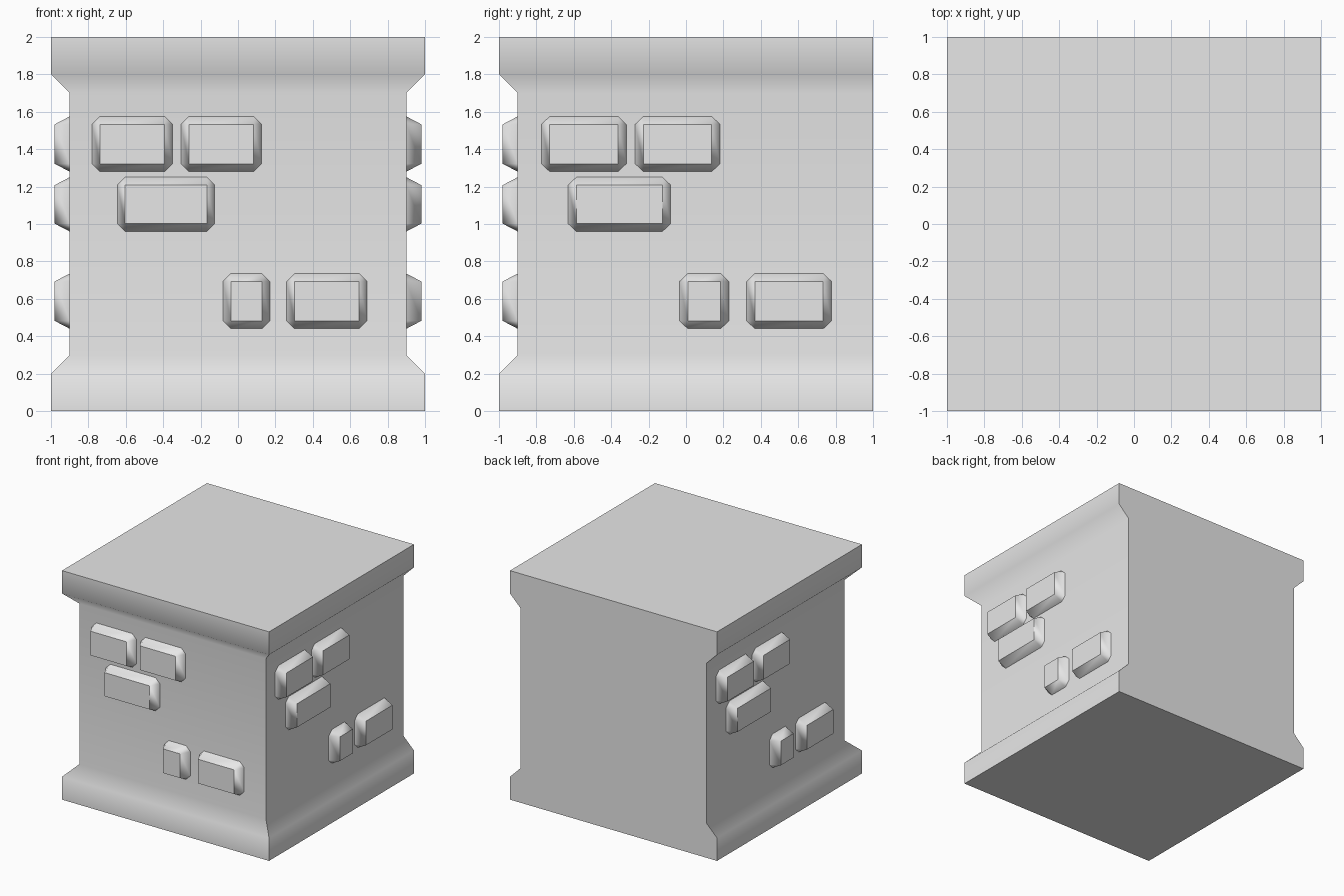
import bpy, bmesh, math
from mathutils import Vector

cube = bpy.data.objects.get("Cube")
if cube:
    bpy.data.objects.remove(cube, do_unlink=True)

# Single stone colour
stone = bpy.data.materials.new("stone grey")
stone.use_nodes = True
GREY = (0.8, 0.8, 0.8, 1)
stone.diffuse_color = GREY
stone.node_tree.nodes["Principled BSDF"].inputs["Base Color"].default_value = GREY


def finish(bm, name):
    """Turn a bmesh into a smooth object that keeps its hard edges."""
    bmesh.ops.recalc_face_normals(bm, faces=bm.faces)
    mesh = bpy.data.meshes.new(name)
    bm.to_mesh(mesh)
    bm.free()
    mesh.materials.append(stone)
    obj = bpy.data.objects.new(name, mesh)
    bpy.context.collection.objects.link(obj)
    bpy.ops.object.select_all(action="DESELECT")
    obj.select_set(True)
    bpy.context.view_layer.objects.active = obj
    bpy.ops.object.shade_smooth_by_angle(angle=math.radians(50))
    weighted = obj.modifiers.new("weighted_normals", "WEIGHTED_NORMAL")
    weighted.keep_sharp = True
    return obj


def skin(bm, rings):
    """Bridge successive rings of vertices with quads."""
    for low, high in zip(rings, rings[1:]):
        n = len(low)
        for i in range(n):
            j = (i + 1) % n
            bm.faces.new((low[i], low[j], high[j], high[i]))


# Wall block: plinth and cornice on three sides, flat back
PROFILE = [(1, 0), (1, 0.2), (0.9, 0.3), (0.9, 1.7), (1, 1.8), (1, 2)]
bm = bmesh.new()
rings = [[bm.verts.new(p) for p in ((-w, -w, z), (w, -w, z), (w, 1, z), (-w, 1, z))]
         for w, z in PROFILE]
skin(bm, rings)
bm.faces.new(rings[0])
bm.faces.new(rings[-1])
finish(bm, "wall_block")

# Raised bricks: left, right, bottom, top on the wall plane
BRICKS = [
    (-0.78, -0.35, 1.28, 1.575),
    (-0.305, 0.125, 1.28, 1.575),
    (-0.645, -0.125, 0.96, 1.25),
    (-0.08, 0.17, 0.44, 0.735),
    (0.26, 0.69, 0.44, 0.735),
]
WALL, FACE = 0.9, 0.98
STRETCH, SHIFT = 1.055, 0.05  # side walls are a little longer than the front

# Each wall maps (along, out, height) to a position
SIDES = {
    "front": lambda u, d, z: Vector((u, -d, z)),
    "left": lambda u, d, z: Vector((d, SHIFT + STRETCH * u, z)),
    "right": lambda u, d, z: Vector((-d, SHIFT - STRETCH * u, z)),
}


def brick(name, place, box):
    """Tapered brick: clipped-corner base, rectangular face."""
    u0, u1, z0, z1 = box
    inset = 0.042
    bm = bmesh.new()
    corners = [(u0, z0, 1, 1), (u1, z0, -1, 1), (u1, z1, -1, -1), (u0, z1, 1, -1)]
    base, top = [], []
    for u, z, su, sz in corners:
        along = bm.verts.new(place(u + su * inset, WALL, z))
        up = bm.verts.new(place(u, WALL, z + sz * inset))
        base.append((up, along) if su == sz else (along, up))
        top.append(bm.verts.new(place(u + su * inset, FACE, z + sz * inset)))
    for i in range(4):
        j = (i + 1) % 4
        bm.faces.new((base[i][0], base[i][1], top[i]))
        bm.faces.new((base[i][1], base[j][0], top[j], top[i]))
    bm.faces.new(top)
    bm.faces.new([v for pair in base for v in pair])
    finish(bm, name)


for side, place in SIDES.items():
    for i, box in enumerate(BRICKS):
        brick(f"{side}_brick_{i + 1}", place, box)
